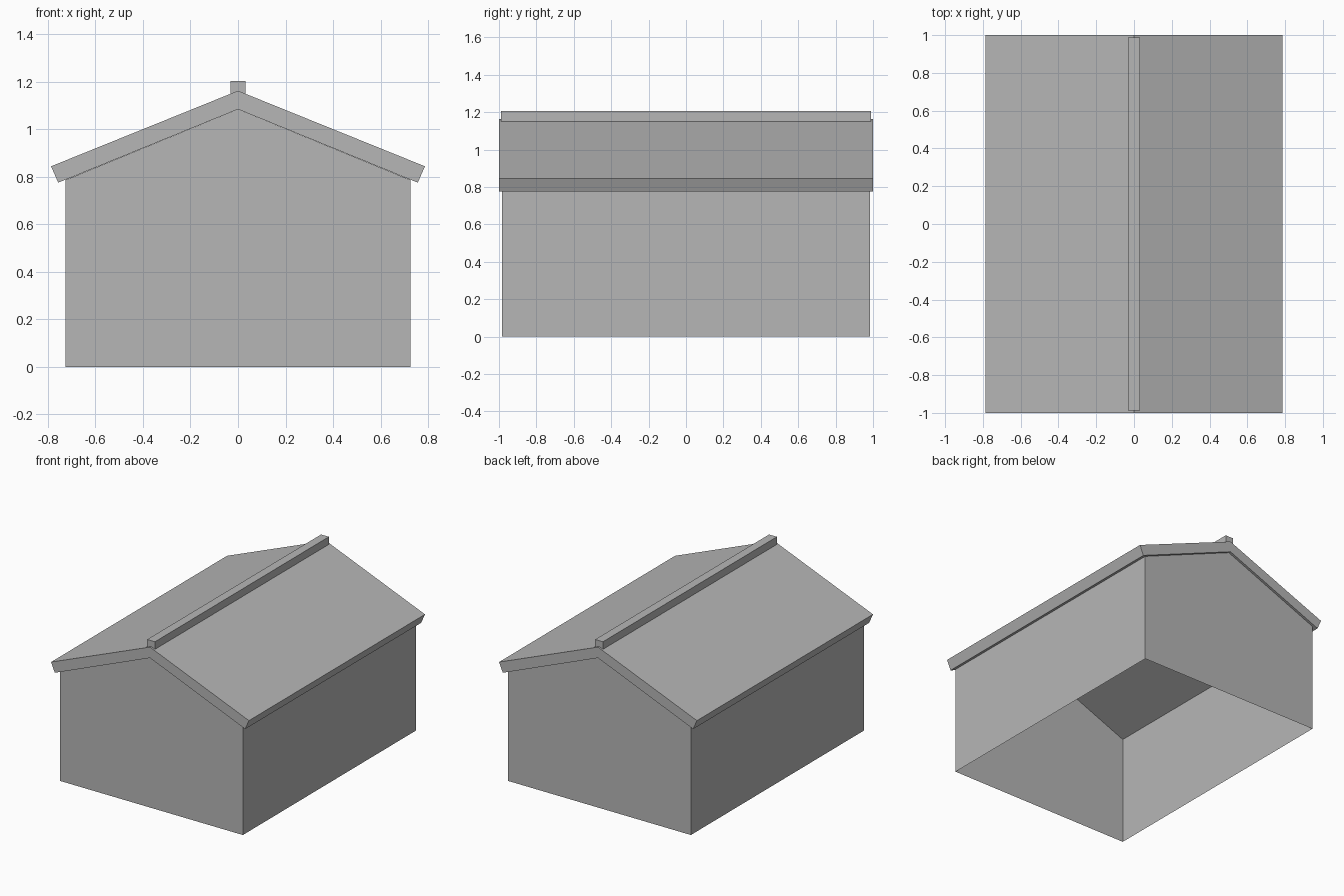
import bpy
import bmesh

cube = bpy.data.objects.get("Cube")
if cube:
    bpy.data.objects.remove(cube, do_unlink=True)

# One plain grey for the whole building
grey = bpy.data.materials.new("plain grey")
grey.use_nodes = True
colour = (0.47, 0.47, 0.47, 1)
grey.diffuse_color = colour
grey.node_tree.nodes["Principled BSDF"].inputs["Base Color"].default_value = colour


def extrude_profile(name, profile, half_length, skip_edges=()):
    """Run an (x, z) profile along y, with capped ends; skipped edges stay open."""
    bm = bmesh.new()
    front = [bm.verts.new((x, -half_length, z)) for x, z in profile]
    back = [bm.verts.new((x, half_length, z)) for x, z in profile]
    bm.faces.new(front)
    bm.faces.new(back[::-1])
    count = len(profile)
    for i in range(count):
        if i not in skip_edges:
            j = (i + 1) % count
            bm.faces.new((front[j], front[i], back[i], back[j]))
    mesh = bpy.data.meshes.new(name)
    bm.to_mesh(mesh)
    bm.free()
    mesh.materials.append(grey)
    obj = bpy.data.objects.new(name, mesh)
    bpy.context.collection.objects.link(obj)
    return obj


# Thin walls with two gables, open below and under the roof
wall_x, wall_top, gable_top = 0.727, 0.787, 1.085
extrude_profile(
    "walls",
    [(-wall_x, 0), (wall_x, 0), (wall_x, wall_top), (0, gable_top), (-wall_x, wall_top)],
    0.983, skip_edges=(0, 2, 3))

# Pitched roof slab with square-cut eaves
extrude_profile(
    "roof",
    [(0, gable_top), (0.757, 0.776), (0.787, 0.845),
     (0, 1.163), (-0.787, 0.845), (-0.757, 0.776)],
    1.0)

# Ridge beam
ridge_x = 0.031
extrude_profile(
    "ridge_beam",
    [(-ridge_x, 1.13), (ridge_x, 1.13), (ridge_x, 1.205), (-ridge_x, 1.205)],
    0.988)
